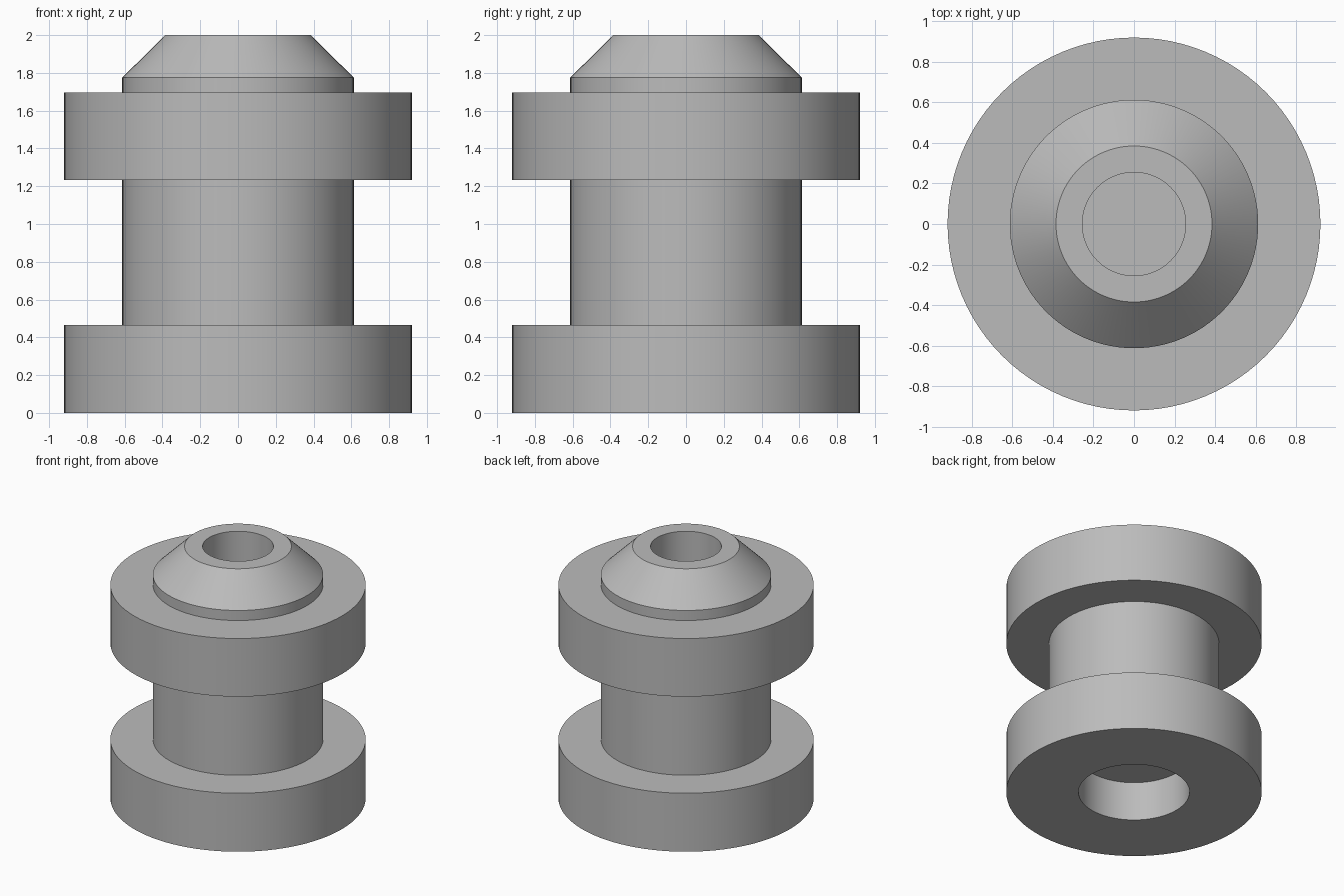
import bpy
import bmesh
import math

SEGMENTS = 96

if "Cube" in bpy.data.objects:
    bpy.data.objects.remove(bpy.data.objects["Cube"], do_unlink=True)

# Plain grey material
grey = bpy.data.materials.new("grey")
grey.use_nodes = True
colour = (0.5, 0.5, 0.5, 1.0)
grey.diffuse_color = colour
grey.node_tree.nodes["Principled BSDF"].inputs["Base Color"].default_value = colour


def lathe(name, profile, material):
    """Revolve (radius, height) points around the z axis."""
    bm = bmesh.new()
    verts = [bm.verts.new((r, 0, z)) for r, z in profile]
    edges = [bm.edges.new(pair) for pair in zip(verts, verts[1:])]
    bmesh.ops.spin(bm, geom=verts + edges, cent=(0, 0, 0), axis=(0, 0, 1),
                   angle=math.tau, steps=SEGMENTS, use_merge=False)
    bmesh.ops.remove_doubles(bm, verts=bm.verts, dist=0.0005)
    bmesh.ops.recalc_face_normals(bm, faces=bm.faces)
    mesh = bpy.data.meshes.new(name)
    bm.to_mesh(mesh)
    bm.free()
    mesh.materials.append(material)
    obj = bpy.data.objects.new(name, mesh)
    bpy.context.collection.objects.link(obj)
    bpy.ops.object.select_all(action="DESELECT")
    obj.select_set(True)
    bpy.context.view_layer.objects.active = obj
    bpy.ops.object.shade_smooth_by_angle(angle=math.radians(30))
    return obj


# Radii
flange, core, nose, socket, bore = 0.92, 0.613, 0.385, 0.40, 0.255

bottom_socket = [(0, 0.31), (socket, 0.31), (socket, 0)]
lower_flange = [(flange, 0), (flange, 0.465), (core, 0.465)]
upper_flange = [(core, 1.233), (flange, 1.233), (flange, 1.695), (core, 1.695)]
tapered_nose = [(core, 1.775), (nose, 2.0)]
top_bore = [(bore, 2.0), (bore, 1.45), (0, 1.45)]

lathe("flanged_spool",
      bottom_socket + lower_flange + upper_flange + tapered_nose + top_bore, grey)
